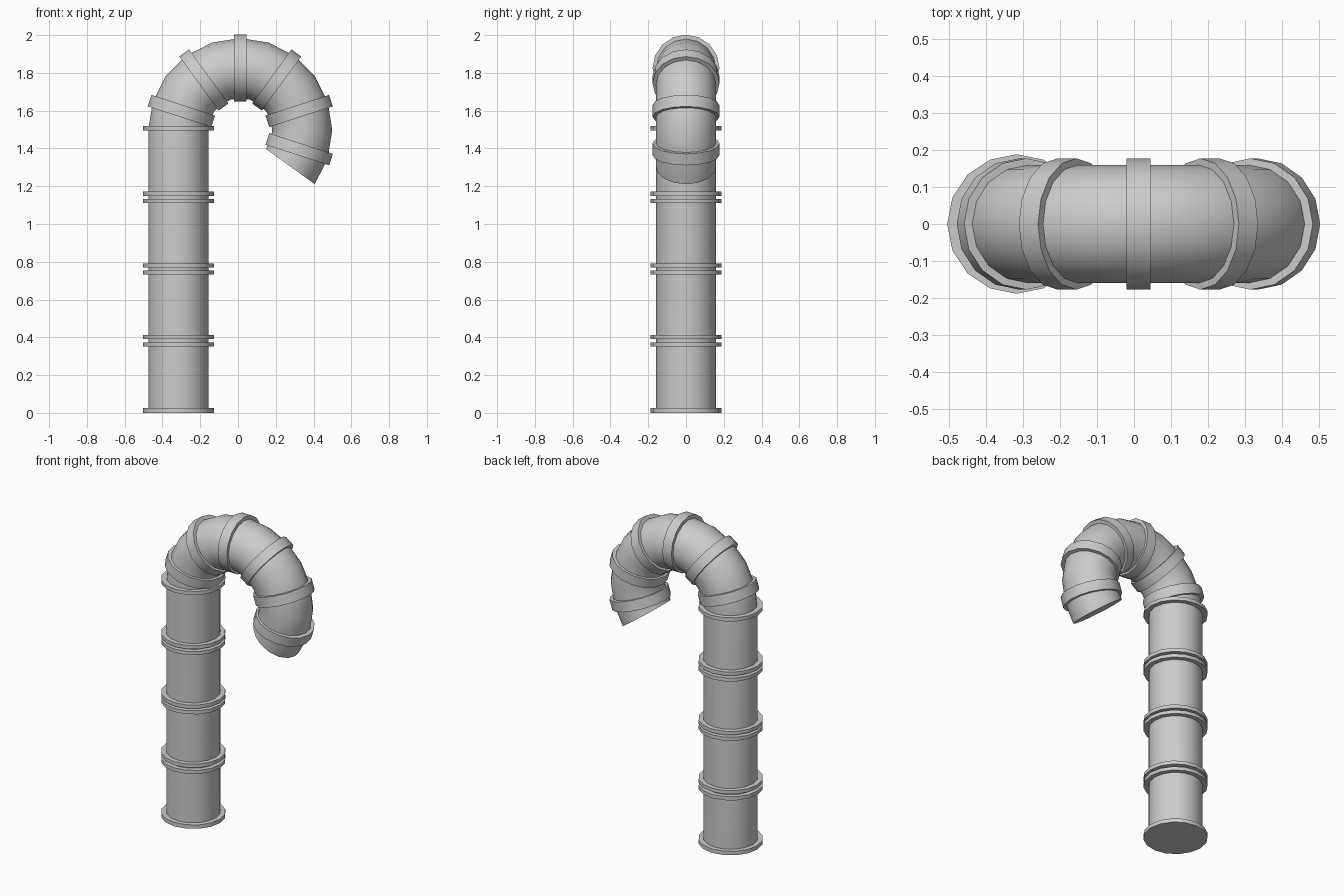
import bpy, bmesh
from math import sin, cos, pi, radians
from mathutils import Vector

if "Cube" in bpy.data.objects:
    bpy.data.objects.remove(bpy.data.objects["Cube"])

SIDES = 16
TUBE_R = 0.159
CX, CZ, BEND_R = 0.012, 1.497, 0.328     # centre and radius of the bend
COL_X = CX - BEND_R


def loft(name, rings, closed=False):
    """Skin circles given as (centre, in-plane x/z axis, radius)."""
    bm = bmesh.new()
    loops = []
    for c, u, r in rings:
        loops.append([bm.verts.new(c + u * (r * cos(2 * pi * i / SIDES))
                                   + Vector((0, r * sin(2 * pi * i / SIDES), 0)))
                      for i in range(SIDES)])
    pairs = list(zip(loops, loops[1:]))
    if closed:
        pairs.append((loops[-1], loops[0]))
    else:
        bm.faces.new(loops[0])
        bm.faces.new(loops[-1])
    for a, b in pairs:
        for i in range(SIDES):
            j = (i + 1) % SIDES
            bm.faces.new((a[i], a[j], b[j], b[i]))
    bmesh.ops.recalc_face_normals(bm, faces=bm.faces)
    mesh = bpy.data.meshes.new(name)
    bm.to_mesh(mesh)
    bm.free()
    obj = bpy.data.objects.new(name, mesh)
    bpy.context.collection.objects.link(obj)
    bpy.ops.object.select_all(action='DESELECT')
    obj.select_set(True)
    bpy.context.view_layer.objects.active = obj
    bpy.ops.object.shade_smooth_by_angle(angle=radians(35))
    return obj


def band(name, c, u, axis, r, width):
    """Collar around the tube, its inner wall just under the tube surface."""
    h = axis * (width / 2)
    ri = TUBE_R - 0.008
    loft(name, [(c - h, u, ri), (c - h, u, r), (c + h, u, r), (c + h, u, ri)], True)


def bend_frame(deg):
    a = radians(deg)
    u = Vector((cos(a), 0, sin(a)))
    return Vector((CX, 0, CZ)) + u * BEND_R, u, Vector((sin(a), 0, -cos(a)))


# Pipe: straight column, then a hooked bend in 18 degree steps
X, Z = Vector((1, 0, 0)), Vector((0, 0, 1))
path = [(Vector((COL_X, 0, 0)), -X, TUBE_R)]
for deg in range(180, -37, -18):
    c, u, _ = bend_frame(deg)
    path.append((c, u, TUBE_R))
loft("pipe", path)

# Thin flanges, in pairs where column sections meet
for z in (0.0125, 0.362, 0.402, 0.743, 0.780, 1.122, 1.160, 1.506):
    band("column_flange", Vector((COL_X, 0, z)), X, Z, 0.188, 0.025 if z < 0.1 else 0.023)

# Wide collars around the bend
for deg in range(162, -19, -36):
    c, u, t = bend_frame(deg)
    band("bend_collar", c, u, t, 0.177, 0.064)
